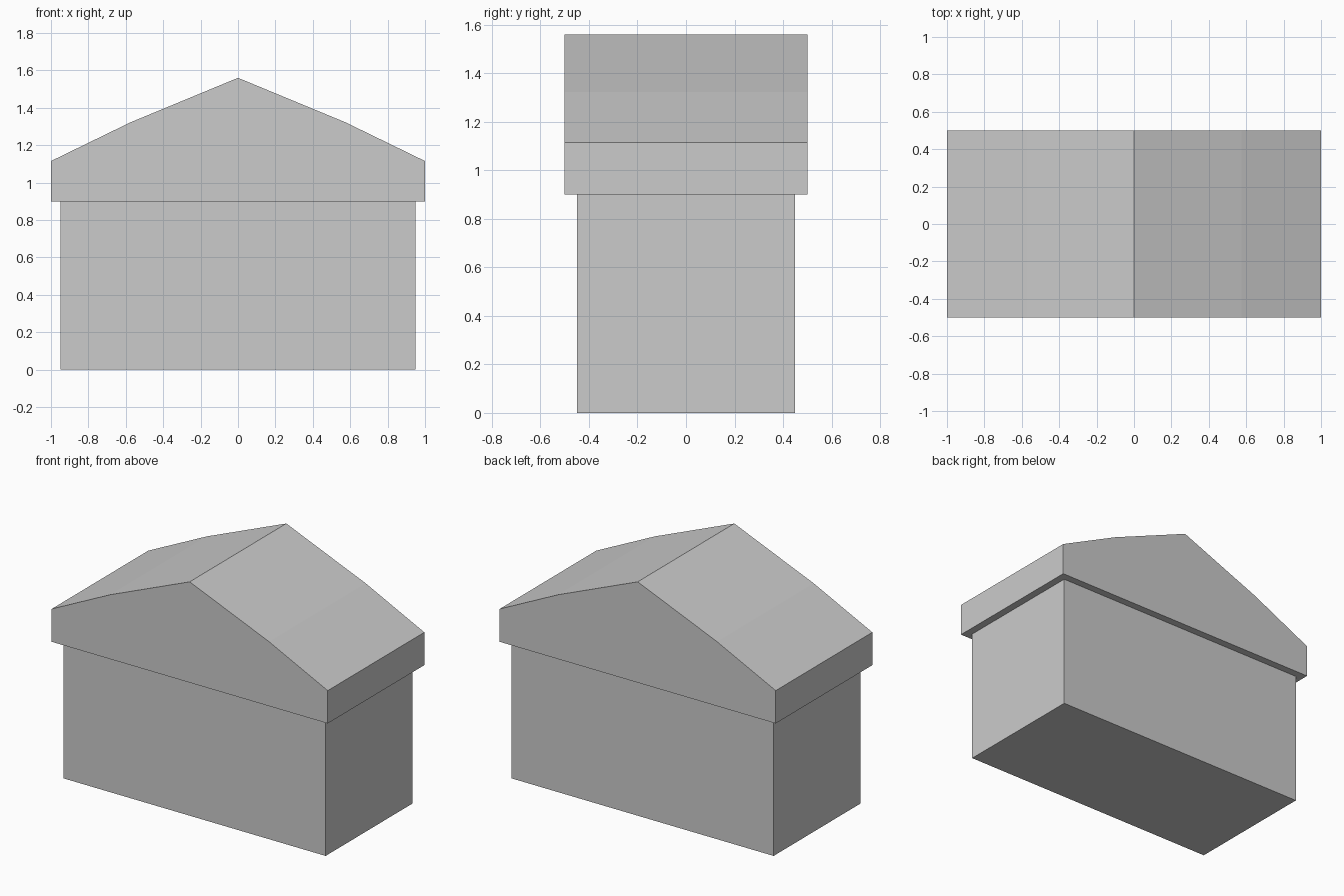
import bpy
import bmesh

if "Cube" in bpy.data.objects:
    bpy.data.objects.remove(bpy.data.objects["Cube"])


def extrude_profile(name, profile, depth):
    """Prism from an x/z profile, extruded along y and centred on y = 0."""
    bm = bmesh.new()
    face = bm.faces.new([bm.verts.new((x, -depth / 2, z)) for x, z in profile])
    result = bmesh.ops.extrude_face_region(bm, geom=[face], use_keep_orig=True)
    moved = [v for v in result["geom"] if isinstance(v, bmesh.types.BMVert)]
    bmesh.ops.translate(bm, verts=moved, vec=(0, depth, 0))
    bmesh.ops.recalc_face_normals(bm, faces=bm.faces)
    mesh = bpy.data.meshes.new(name)
    bm.to_mesh(mesh)
    bm.free()
    obj = bpy.data.objects.new(name, mesh)
    bpy.context.collection.objects.link(obj)
    return obj


def mirrored(right_half):
    """Close a right-hand outline by mirroring it across x = 0."""
    return right_half + [(-x, z) for x, z in reversed(right_half) if x > 0]


# Rectangular body
extrude_profile("body", mirrored([(0.95, 0), (0.95, 0.9)]), 0.9)

# Overhanging roof with a slight bend in each slope
extrude_profile("roof", mirrored([(1, 0.9), (1, 1.115), (0.575, 1.322), (0, 1.56)]), 1.0)
